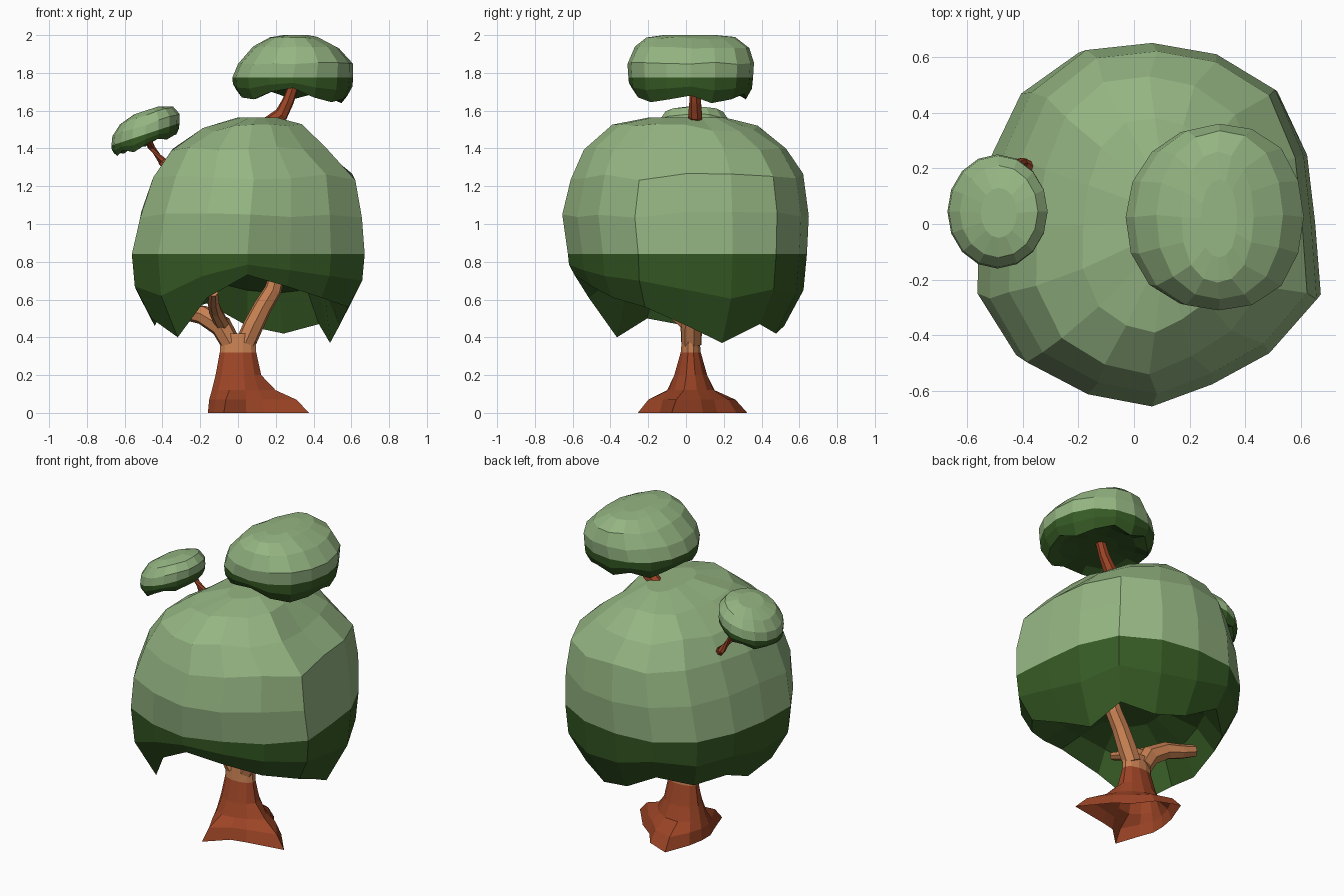
import bpy, bmesh, math, random
from mathutils import Vector

if "Cube" in bpy.data.objects:
    bpy.data.objects.remove(bpy.data.objects["Cube"])

random.seed(4)
N = 16


def material(name, rgb):
    m = bpy.data.materials.new(name)
    m.diffuse_color = (*rgb, 1)
    m.use_nodes = True
    m.node_tree.nodes["Principled BSDF"].inputs["Base Color"].default_value = m.diffuse_color
    return m


LEAF = material("leaf green", (0.30, 0.465, 0.225))
SHADE = material("deep green", (0.037, 0.105, 0.018))
BARK = material("red brown bark", (0.33, 0.058, 0.019))
WOOD = material("tan wood", (0.58, 0.22, 0.085))


def skin(name, rings, mats, pick, open_start=False):
    """Join rings of points with quads, cap the ends, colour faces by pick(ring index)."""
    bm = bmesh.new()
    loops = [[bm.verts.new(p) for p in ring] for ring in rings]
    for k in range(len(loops) - 1):
        a, b = loops[k], loops[k + 1]
        n = len(a)
        for i in range(n):
            j = (i + 1) % n
            bm.faces.new((a[i], a[j], b[j], b[i])).material_index = pick(k)
    ends = [(loops[-1], len(loops) - 2)] + ([] if open_start else [(loops[0], 0)])
    for ring, k in ends:
        c = bm.verts.new(sum((v.co for v in ring), Vector()) / len(ring))
        for i in range(len(ring)):
            bm.faces.new((ring[i], ring[(i + 1) % len(ring)], c)).material_index = pick(k)
    bmesh.ops.recalc_face_normals(bm, faces=bm.faces)
    me = bpy.data.meshes.new(name)
    bm.to_mesh(me)
    bm.free()
    for m in mats:
        me.materials.append(m)
    ob = bpy.data.objects.new(name, me)
    bpy.context.collection.objects.link(ob)
    return ob


def canopy(name, levels, rim, taper, ceiling, outline=None, slope=0.0, jitter=0.01):
    """Domed crown. levels = (z, x0, x1, y0, y1) from the colour line up; rim = ragged edge
    heights; outline = radius factor for each direction."""
    z0, x0, x1, y0, y1 = levels[0]
    mid = (x0 + x1) / 2
    outline = outline or [1] * N

    def point(i, level, f, z):
        _, a0, a1, b0, b1 = level
        t, f = 2 * math.pi * i / N, f * outline[i]
        x = (a0 + a1) / 2 + (a1 - a0) / 2 * f * math.cos(t)
        y = (b0 + b1) / 2 + (b1 - b0) / 2 * f * math.sin(t)
        return Vector((x, y, z + slope * (x - mid)))

    base = levels[0]
    every = list(enumerate(rim))
    # hollow underside, ragged rim, skirt
    rings = [[point(i, base, 0.35, ceiling) for i, r in every],
             [point(i, base, 0.68, ceiling * 0.65 + r * 0.35) for i, r in every],
             [point(i, base, 1 - taper * (z0 - r), r) for i, r in every],
             [point(i, base, 1 - 0.15 * taper * (z0 - r), (z0 + r) / 2) for i, r in every]]
    # dome
    for k, lev in enumerate(levels):
        wob = jitter if 0 < k < len(levels) - 1 else 0
        rings.append([point(i, lev, 1, lev[0] + random.uniform(-wob, wob)) for i in range(N)])
    return skin(name, rings, (LEAF, SHADE), lambda k: 1 if k < 4 else 0)


def limb(name, pts, radii, mat, sides=7):
    """Tapering branch along a path."""
    pts = [Vector(p) for p in pts]
    rings = []
    for i, (p, r) in enumerate(zip(pts, radii)):
        d = (pts[min(i + 1, len(pts) - 1)] - pts[max(i - 1, 0)]).normalized()
        ref = Vector((1, 0, 0)) if abs(d.y) > 0.55 else Vector((0.3, 1, 0.1))
        u = d.cross(ref).normalized()
        v = d.cross(u)
        rings.append([p + r * (u * math.cos(t) + v * math.sin(t))
                      for t in (2 * math.pi * s / sides for s in range(sides))])
    return skin(name, rings, (mat,), lambda k: 0)


# Main crown
canopy("main_crown",
       [(0.84, -0.575, 0.675, -0.625, 0.64), (1.05, -0.53, 0.66, -0.655, 0.65),
        (1.25, -0.46, 0.625, -0.61, 0.62), (1.40, -0.36, 0.47, -0.54, 0.53),
        (1.51, -0.19, 0.34, -0.39, 0.38), (1.565, 0.0, 0.20, -0.19, 0.20)],
       [.46, .37, .47, .42, .46, .58, .52, .54, .46, .50, .40, .61, .73, .67, .61, .56],
       0.5, 0.75,
       [.96, .99, 1.05, 1.015, 1, 1.04, 1.03, .975, .97, 1.06, 1.07, 1.01, 1, .95, 1, 1.075],
       jitter=0.02)

# Upper right crown
canopy("upper_right_crown",
       [(1.775, -0.03, 0.61, -0.305, 0.355), (1.85, 0.0, 0.61, -0.31, 0.36),
        (1.935, 0.08, 0.535, -0.27, 0.335), (1.985, 0.17, 0.43, -0.21, 0.26),
        (2.0, 0.24, 0.37, -0.12, 0.16)],
       [1.68, 1.64, 1.66, 1.69, 1.66, 1.70, 1.66, 1.70, 1.71, 1.67, 1.66, 1.70, 1.72, 1.67, 1.645, 1.66],
       1.0, 1.72, [1, 1.01, 1.04, 1.02, 1, 1, 1, 1, 1, 1.02, 1.04, 1.02, 1, 1.02, 1.04, 1.01], jitter=0.006)

# Upper left crown, tilted
canopy("upper_left_crown",
       [(1.475, -0.67, -0.31, -0.16, 0.25), (1.525, -0.665, -0.31, -0.155, 0.245),
        (1.575, -0.625, -0.345, -0.12, 0.21), (1.60, -0.55, -0.42, -0.05, 0.13)],
       [1.42, 1.43, 1.41, 1.43, 1.41, 1.43, 1.41, 1.43, 1.43, 1.41, 1.43, 1.40, 1.42, 1.43, 1.41, 1.42],
       1.6, 1.44, slope=0.33, jitter=0.004)

# Trunk with flared roots
roots = [.39, .25, .20, .25, .31, .20, .165, .165, .18, .29, .17, .20]
trunk = []
for z, rx, ry, flare_x, flare_y in ((0, .14, .13, 1, 1), (.07, .14, .12, .72, .66),
                                    (.12, .135, .115, .28, .08), (.2, .122, .09, .02, 0),
                                    (.32, .10, .055, 0, 0), (.42, .095, .045, 0, 0)):
    ring = []
    for i, r in enumerate(roots):
        a = math.radians(30 * i - 15)
        ring.append(Vector((math.cos(a) * (rx + (r - rx) * flare_x),
                            0.025 + math.sin(a) * (ry + (r - ry) * flare_y), z)))
    trunk.append(ring)
skin("trunk", trunk, (BARK, WOOD), lambda k: 1 if k >= 4 else 0, open_start=True)

# Forks under the main crown
limb("right_fork", [(0.04, .03, .37), (0.08, .03, .46), (0.13, .035, .56), (0.185, .04, .65), (0.21, .04, .74)],
     [.055, .055, .05, .047, .04], WOOD)
limb("left_fork", [(-0.04, .03, .37), (-0.09, .03, .46), (-0.19, .06, .52), (-0.28, .09, .535), (-0.36, .11, .56)],
     [.055, .06, .052, .044, .036], WOOD)
limb("front_fork", [(-0.08, .02, .46), (-0.12, -.08, .54), (-0.13, -.2, .585), (-0.13, -.34, .64)],
     [.04, .035, .03, .025], WOOD)

# Branches carrying the two upper crowns
limb("upper_right_branch", [(0.12, .05, 1.50), (0.23, .05, 1.58), (0.265, .05, 1.65), (0.30, .05, 1.75)],
     [.04, .038, .032, .028], BARK)
limb("upper_left_branch", [(-0.34, .18, 1.27), (-0.40, .215, 1.33), (-0.46, .21, 1.41), (-0.48, .10, 1.46)],
     [.026, .024, .02, .016], BARK)
